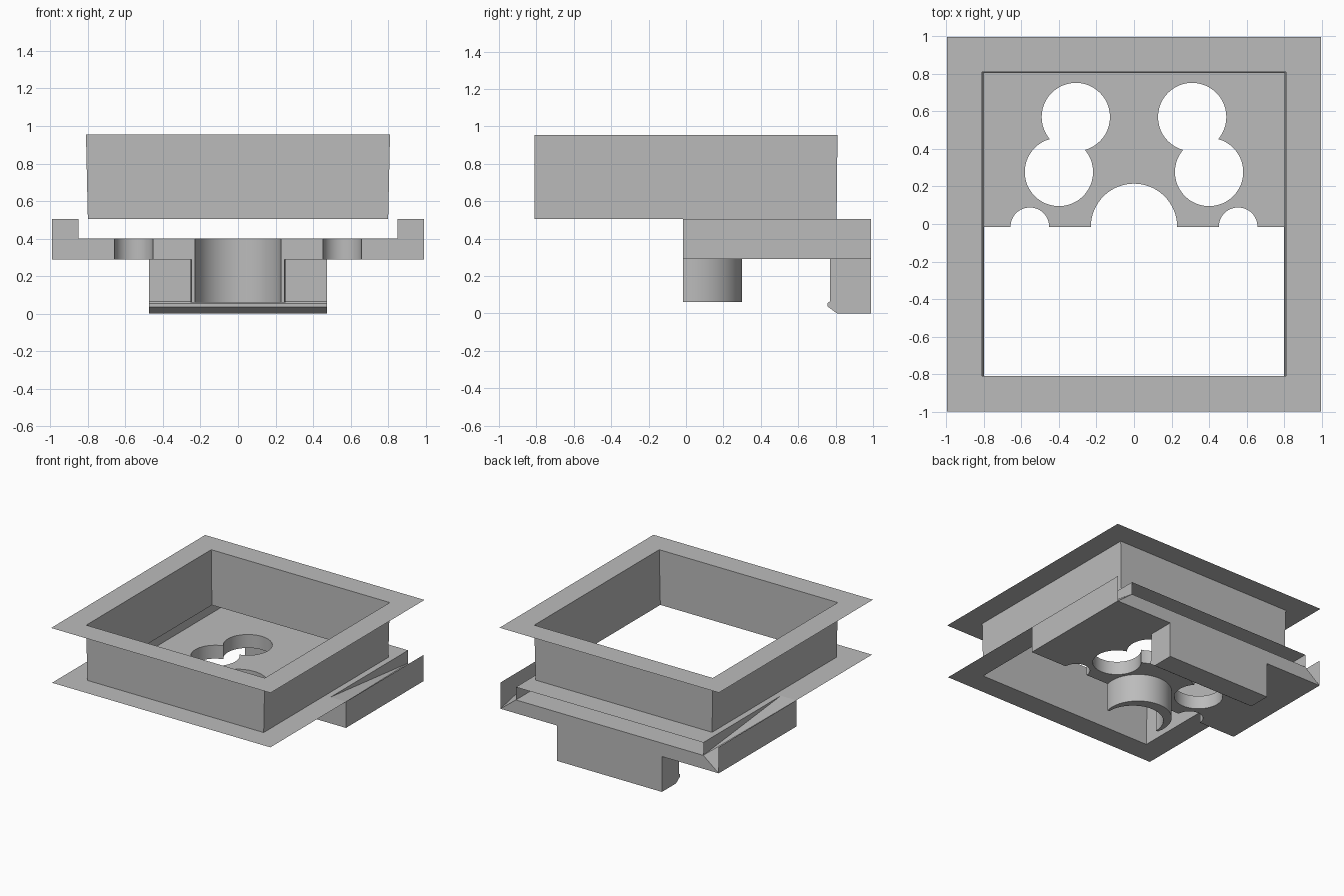
import bpy, bmesh
from math import sin, cos, pi, radians, asin

cube = bpy.data.objects.get("Cube")
if cube:
    bpy.data.objects.remove(cube)

grey = bpy.data.materials.new("plain grey")
grey.use_nodes = True
grey.diffuse_color = (0.5, 0.5, 0.5, 1)
grey.node_tree.nodes["Principled BSDF"].inputs["Base Color"].default_value = (0.5, 0.5, 0.5, 1)


def finish(name, bm):
    mesh = bpy.data.meshes.new(name)
    bm.to_mesh(mesh)
    bm.free()
    mesh.materials.append(grey)
    obj = bpy.data.objects.new(name, mesh)
    bpy.context.collection.objects.link(obj)
    return obj


def sheet(name, polys):
    """Thin open surface made of flat panels."""
    bm = bmesh.new()
    for poly in polys:
        bm.faces.new([bm.verts.new(p) for p in poly])
    bmesh.ops.remove_doubles(bm, verts=bm.verts, dist=0.0005)
    return finish(name, bm)


def prism(name, outline, axis_point, offset):
    """Extrude an outline; axis_point turns a 2D point into 3D."""
    bm = bmesh.new()
    face = bm.faces.new([bm.verts.new(axis_point(p)) for p in outline])
    out = bmesh.ops.extrude_face_region(bm, geom=[face])["geom"]
    bmesh.ops.translate(bm, vec=offset, verts=[v for v in out if isinstance(v, bmesh.types.BMVert)])
    bmesh.ops.recalc_face_normals(bm, faces=bm.faces)
    return finish(name, bm)


def arc(cx, cy, r, a0, a1, n):
    return [(cx + r * cos(a0 + (a1 - a0) * i / n), cy + r * sin(a0 + (a1 - a0) * i / n))
            for i in range(n + 1)]


def flat(z):
    return lambda p: (p[0], p[1], z)


def rect(x, y0, y1, z):
    return [(-x, y0, z), (x, y0, z), (x, y1, z), (-x, y1, z)]


def ring(a, b, skip=()):
    """Four panels joining two matching rectangles."""
    return [(a[i], a[(i + 1) % 4], b[(i + 1) % 4], b[i]) for i in range(4) if i not in skip]


TOP, MID, SHELF, UNDER = 0.955, 0.505, 0.4, 0.29
FRONT, BACK, RIM, RAIL = -0.015, 0.99, 0.99, 0.85

# Square upper collar with its two flanges
wall_top = rect(0.81, -0.81, 0.81, TOP)
wall_low = rect(0.80, -0.81, 0.805, MID)
sheet("collar_walls", ring(wall_top, wall_low))
sheet("top_flange", ring(rect(RIM + 0.005, -1, 0.995, TOP), wall_top))
low = [[(-RIM, -0.995, MID), (RIM, -0.995, MID), (0.8, -0.81, MID), (-0.8, -0.81, MID)],
       [(-RAIL, BACK, MID), (RAIL, BACK, MID), (0.8, 0.805, MID), (-0.8, 0.805, MID)]]
for s in (-1, 1):
    low.append([(s * RIM, -0.995, MID), (s * RIM, FRONT, MID), (s * 0.8, FRONT, MID), (s * 0.8, -0.81, MID)])
    low.append([(s * 0.8, FRONT, MID), (s * RAIL, FRONT, MID), (s * RAIL, BACK, MID), (s * 0.8, 0.805, MID)])
sheet("lower_flange", low)

# Shelf slab with three half-round notches along the front
outline = [(RAIL, FRONT), (RAIL, BACK), (-RAIL, BACK), (-RAIL, FRONT)]
for cx, r in ((-0.555, 0.103), (0, 0.23), (0.555, 0.103)):
    outline += arc(cx, FRONT, r, pi, 0, 32)
shelf = prism("shelf", outline, flat(UNDER), (0, 0, SHELF - UNDER))

# Paired round openings through the shelf
cutters = []
for s in (-1, 1):
    for cx, cy, r in ((0.31, 0.57, 0.182), (0.4, 0.277, 0.182)):
        c = prism("hole_cutter", arc(s * cx, cy, r, 0, 2 * pi, 48)[:-1], flat(0.2), (0, 0, 0.3))
        c.hide_render = True
        mod = shelf.modifiers.new("hole", "BOOLEAN")
        mod.operation, mod.solver, mod.object = "DIFFERENCE", "EXACT", c
        cutters.append(c)
bpy.context.view_layer.update()
cut = bpy.data.meshes.new_from_object(shelf.evaluated_get(bpy.context.evaluated_depsgraph_get()))
shelf.modifiers.clear()
shelf.data = cut
for c in cutters:
    bpy.data.objects.remove(c)

# Side rails: outer wall, front plate, underside, inner lip and sloping channel floor
for s, side in ((-1, "right"), (1, "left")):
    o, i = s * RIM, s * RAIL
    sheet(side + "_rail", [
        [(o, FRONT, UNDER), (o, BACK, UNDER), (o, BACK, MID), (o, FRONT, MID)],
        [(i, FRONT, UNDER), (o, FRONT, UNDER), (o, FRONT, MID), (i, FRONT, MID)],
        [(i, FRONT, UNDER), (o, FRONT, UNDER), (o, BACK, UNDER), (i, BACK, UNDER)],
        [(i, FRONT, SHELF), (i, BACK, SHELF), (i, BACK, MID), (i, FRONT, MID)],
        [(i, BACK, UNDER), (o, BACK, UNDER), (i, BACK, SHELF)],
        [(i, FRONT, MID), (o, FRONT, MID), (i, BACK, SHELF)],
        [(o, FRONT, MID), (o, BACK, UNDER), (i, BACK, SHELF)]])

# Crescent sleeve hanging under the central notch
tilt = asin(0.061 / 0.254)
crescent = arc(0, 0.046, 0.254, -tilt, pi + tilt, 40) + arc(0, FRONT, 0.23, pi, 0, 40)
sleeve = prism("crescent_sleeve", crescent, flat(0.06), (0, 0, UNDER - 0.06))

# Rear hook with a small nose on its inner face
hook = [(BACK, UNDER), (0.77, UNDER), (0.77, 0.065), (0.757, 0.055), (0.757, 0.037), (0.8, 0.005), (0.81, 0),
        (BACK, 0)]
prism("rear_hook", hook, lambda p: (-0.475, p[0], p[1]), (0.95, 0, 0))

# Smooth only the round surfaces
bpy.ops.object.select_all(action="DESELECT")
for obj in (shelf, sleeve):
    obj.select_set(True)
bpy.context.view_layer.objects.active = shelf
bpy.ops.object.shade_smooth_by_angle(angle=radians(30))
